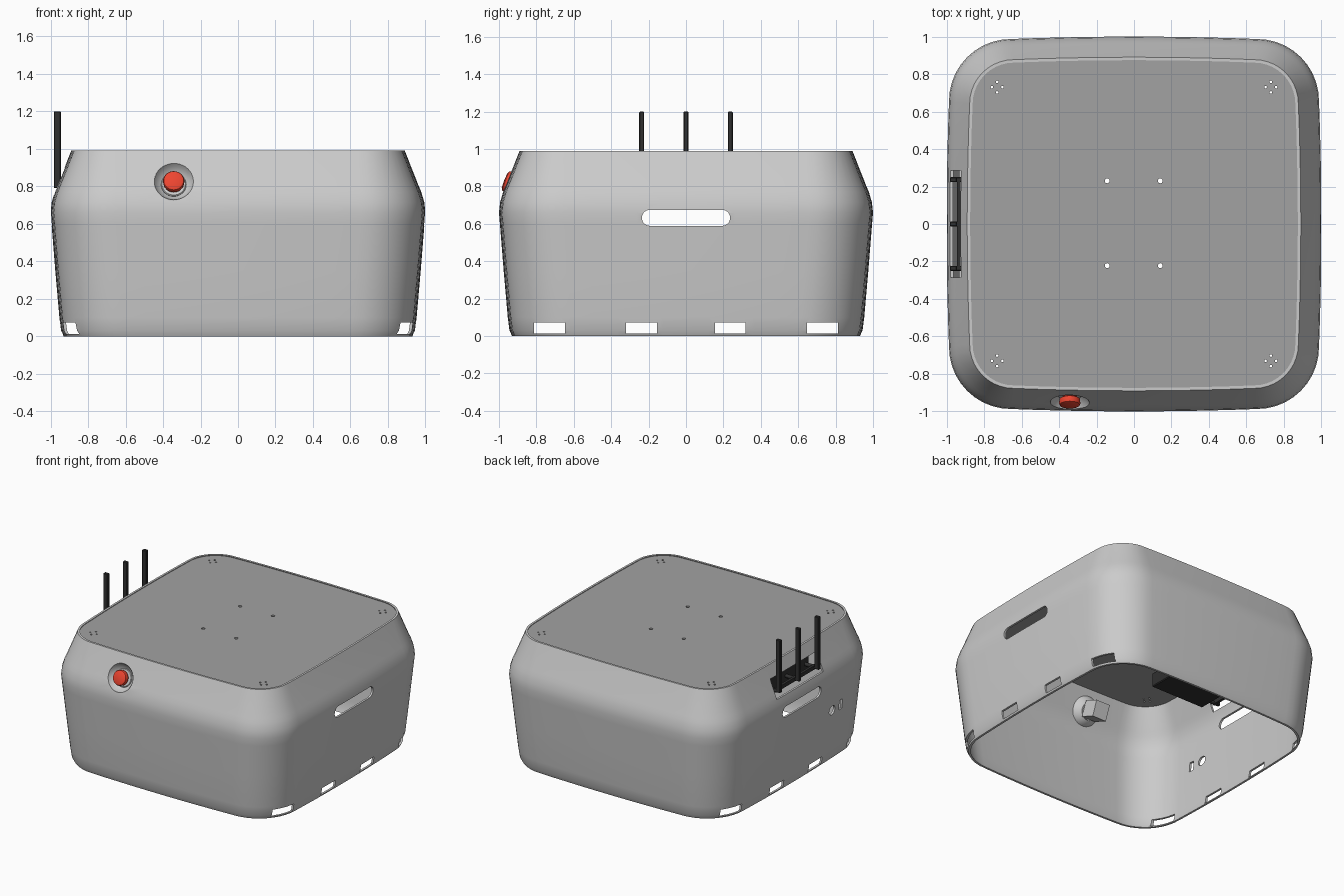
import bpy, bmesh, math
from mathutils import Vector, Matrix

if "Cube" in bpy.data.objects:
    bpy.data.objects.remove(bpy.data.objects["Cube"])


def material(name, rgb):
    m = bpy.data.materials.new(name)
    m.diffuse_color = (*rgb, 1)
    m.use_nodes = True
    m.node_tree.nodes["Principled BSDF"].inputs["Base Color"].default_value = m.diffuse_color
    return m


DARK = material("dark_grey", (0.36, 0.36, 0.36))
BLACK = material("black", (0.03, 0.03, 0.03))
RED = material("red", (0.85, 0.06, 0.03))


def finish(name, bm, mat=None, smooth=None):
    bmesh.ops.recalc_face_normals(bm, faces=bm.faces)
    me = bpy.data.meshes.new(name)
    bm.to_mesh(me)
    bm.free()
    ob = bpy.data.objects.new(name, me)
    bpy.context.collection.objects.link(ob)
    if mat:
        me.materials.append(mat)
    if smooth:
        shade(ob, smooth)
    return ob


def activate(ob):
    bpy.ops.object.select_all(action='DESELECT')
    ob.select_set(True)
    bpy.context.view_layer.objects.active = ob


def shade(ob, deg):
    activate(ob)
    bpy.ops.object.shade_smooth_by_angle(angle=math.radians(deg))


def cut(ob, cutter):
    cutter.hide_render = True
    mod = ob.modifiers.new("cut", 'BOOLEAN')
    mod.operation, mod.solver, mod.object = 'DIFFERENCE', 'EXACT', cutter
    activate(ob)
    bpy.ops.object.modifier_apply(modifier=mod.name)
    bpy.data.objects.remove(cutter)


def ring(h, r, bow=0.013, sides=10, corner=10):
    """Rounded square with slightly bowed sides, half-width h, corner radius r."""
    c = h - bow - r
    quarter = [(c + r * math.cos(t), c + r * math.sin(t))
               for t in (math.pi / 2 * i / corner for i in range(corner + 1))]
    for i in range(1, sides):
        u = 1 - 2 * i / sides
        quarter.append((c * u, h - bow * u * u))
    pts = []
    for k in range(4):
        co, si = round(math.cos(k * math.pi / 2)), round(math.sin(k * math.pi / 2))
        pts += [(x * co - y * si, x * si + y * co) for x, y in quarter]
    return pts


def bridge(bm, loops, closed):
    n = len(loops[0])
    for j in range(len(loops) if closed else len(loops) - 1):
        a, b = loops[j], loops[(j + 1) % len(loops)]
        for i in range(n):
            bm.faces.new((a[i], a[(i + 1) % n], b[(i + 1) % n], b[i]))
    if not closed:
        bm.faces.new(loops[0])
        bm.faces.new(loops[-1])


def stack(name, sections, closed=False, mat=None):
    bm = bmesh.new()
    loops = [[bm.verts.new((x, y, z)) for x, y in ring(h, r)] for h, z, r in sections]
    bridge(bm, loops, closed)
    return finish(name, bm, mat)


def prisms(name, outlines, x0, x1):
    """Outlines in (y, z), extruded along x."""
    bm = bmesh.new()
    for pts in outlines:
        bridge(bm, [[bm.verts.new((x, y, z)) for y, z in pts] for x in (x0, x1)], False)
    return finish(name, bm)


def rect(y0, y1, z0, z1):
    return [(y0, z0), (y1, z0), (y1, z1), (y0, z1)]


def stadium(y, z, half, r, n=12):
    pts = []
    for s in (1, -1):
        for i in range(n + 1):
            t = math.pi * i / n - math.pi / 2
            pts.append((y + s * (half + r * math.cos(t)), z + s * r * math.sin(t)))
    return pts


def box(name, lo, hi, mat=None, matrix=None, bevel=0):
    lo, hi = Vector(lo), Vector(hi)
    bm = bmesh.new()
    bmesh.ops.create_cube(bm, size=1)
    bm.transform(Matrix.Translation((lo + hi) / 2) @ Matrix.Diagonal((*(hi - lo), 1)))
    if bevel:
        bmesh.ops.bevel(bm, geom=bm.edges[:], offset=bevel, segments=1, affect='EDGES')
    if matrix:
        bm.transform(matrix)
    return finish(name, bm, mat)


def lathe(name, profile, matrix, mat=None, closed=False, n=40):
    """Profile of (radius, height) turned about the local z axis."""
    bm = bmesh.new()
    loops = [[bm.verts.new((r * math.cos(2 * math.pi * i / n), r * math.sin(2 * math.pi * i / n), d))
              for i in range(n)] for r, d in profile]
    bridge(bm, loops, closed)
    bm.transform(matrix)
    return finish(name, bm, mat, 35)


# outer shell: outer skin up, inner skin back down
outer = [(0.930, 0.0, 0.31), (0.944, 0.03, 0.32), (0.953, 0.10, 0.325), (0.975, 0.35, 0.33),
         (0.995, 0.60, 0.33), (1.0, 0.66, 0.33), (0.994, 0.715, 0.325), (0.978, 0.77, 0.315),
         (0.965, 0.80, 0.305), (0.89, 0.99, 0.235)]
inner = [(h - 0.016, z, r - 0.014) for h, z, r in reversed(outer)]
shell = stack("shell", outer + inner, closed=True)

# hand slots and floor-level openings pass through both sides
cut(shell, prisms("slot_cutter", [stadium(0, 0.632, 0.193, 0.043)], -1.2, 1.2))
vents = [rect(y - 0.082, y + 0.082, 0.013, 0.073) for y in (-0.73, -0.238, 0.236, 0.73)]
cut(shell, prisms("vent_cutter", vents, -1.2, 1.2))

# left side: router window, round socket hole and switch hole
cut(shell, prisms("left_cutter", [rect(-0.285, 0.285, 0.755, 0.9), stadium(-0.4, 0.41, 0.0005, 0.036),
                                  rect(-0.53, -0.49, 0.375, 0.45)], -1.2, -0.8))

# emergency button recess, square to the sloped front
normal = Vector((0, -0.93, 0.367)).normalized()
frame = Matrix.Translation((-0.343, -0.953, 0.826)) @ normal.to_track_quat('Z', 'Y').to_matrix().to_4x4()
R, off = 0.114, 0.044
bm = bmesh.new()
bmesh.ops.create_uvsphere(bm, u_segments=40, v_segments=24, radius=R, matrix=frame @ Matrix.Translation((0, 0, off)))
cut(shell, finish("recess_cutter", bm))
shade(shell, 30)


def cap(rad, end, n=8):
    a0 = math.acos((off - end) / rad)
    return [(rad * math.sin(a0 + (0.08 - a0) * i / n), off - rad * math.cos(a0 + (0.08 - a0) * i / n))
            for i in range(n + 1)]


bowl = cap(R, -0.003) + list(reversed(cap(R + 0.012, -0.008)))
lathe("button_recess", bowl, frame, closed=True)
lathe("button_collar", [(0.067, -0.07), (0.067, -0.045), (0.062, -0.04), (0.03, -0.04), (0.03, -0.07)], frame, closed=True)
lathe("button_stem", [(0.036, -0.06), (0.036, -0.02)], frame, RED)
lathe("emergency_button", [(0.045, -0.025), (0.055, -0.018), (0.057, 0.005), (0.053, 0.013), (0.042, 0.018), (0.004, 0.02)],
      frame, RED)
box("button_contact_block", (-0.06, -0.06, -0.2), (0.06, 0.06, -0.075), matrix=frame)

# top panel with mounting holes
panel = stack("top_panel", [(0.876, 0.965, 0.222), (0.875, 0.984, 0.222)], mat=DARK)
holes = [(x, y, 0.013) for x in (-0.143, 0.14) for y in (-0.222, 0.23)]
for sx in (-1, 1):
    for sy in (-1, 1):
        for dx, dy in ((1, 0), (-1, 0), (0, 1), (0, -1)):
            holes.append((sx * 0.73 + dx * 0.028, sy * 0.73 + dy * 0.028, 0.007))
bm = bmesh.new()
for x, y, r in holes:
    bmesh.ops.create_cone(bm, cap_ends=True, segments=16, radius1=r, radius2=r, depth=0.2,
                          matrix=Matrix.Translation((x, y, 0.975)))
cut(panel, finish("panel_cutter", bm))

# router inside the left wall with three antennas
box("router", (-0.86, -0.28, 0.75), (-0.40, 0.28, 0.86), BLACK, bevel=0.006)
box("antenna_bar", (-0.945, -0.245, 0.785), (-0.925, 0.245, 0.815), BLACK)
for i, y in enumerate((-0.237, 0.0, 0.237)):
    box(f"antenna_{i}", (-0.983, y - 0.013, 0.79), (-0.945, y + 0.013, 1.2), BLACK, bevel=0.004)
    joint = Matrix.Translation((-0.95, y, 0.80)) @ Matrix.Rotation(math.pi / 2, 4, 'Y')
    lathe(f"antenna_joint_{i}", [(0.014, 0), (0.014, 0.1)], joint, BLACK, n=16)
